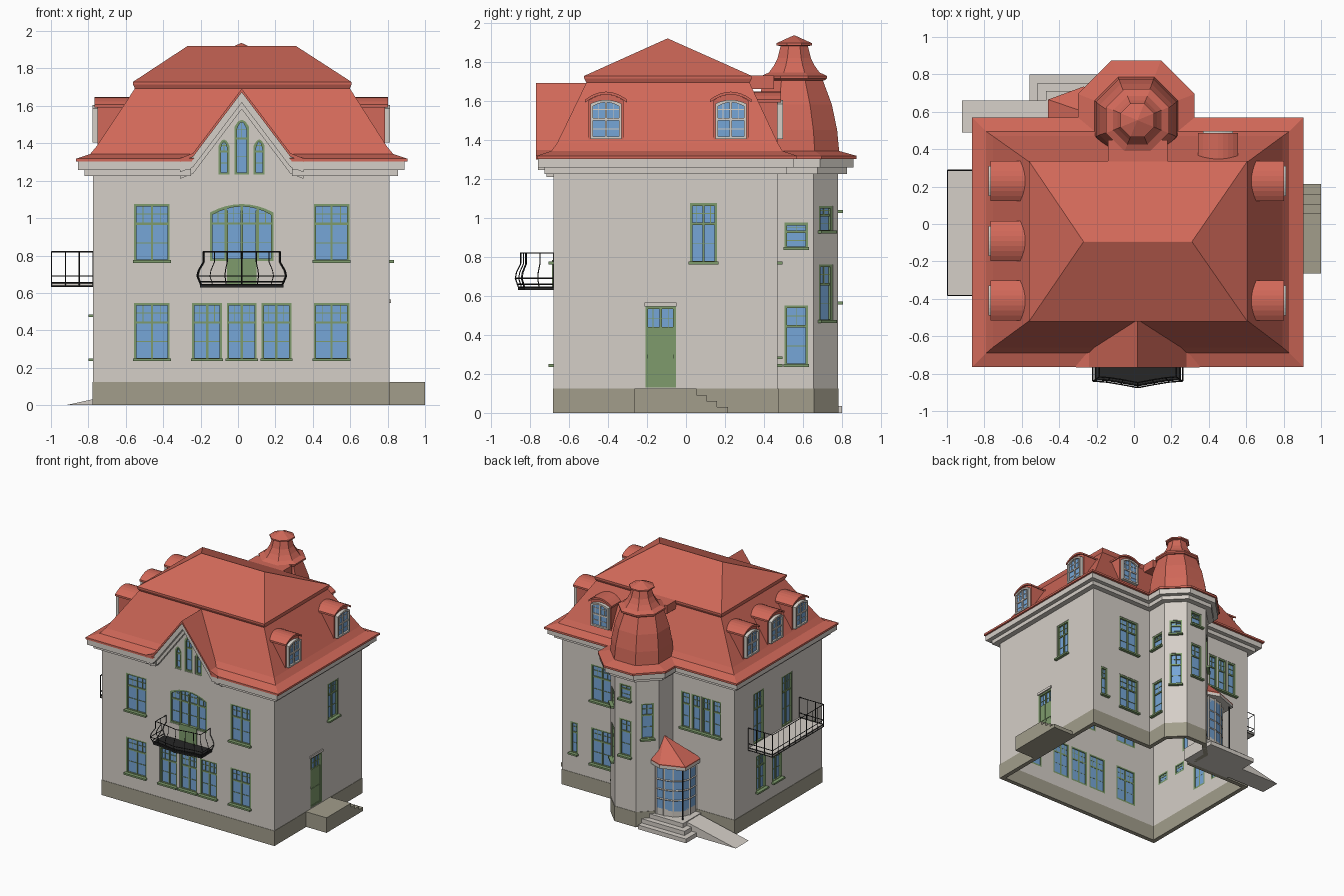
import bpy, bmesh
from math import pi, atan2
from mathutils import Matrix, Vector

if "Cube" in bpy.data.objects:
    bpy.data.objects.remove(bpy.data.objects["Cube"])

def mat(name, r, g, b):
    m = bpy.data.materials.new(name)
    m.diffuse_color = (r, g, b, 1)
    m.use_nodes = True
    m.node_tree.nodes["Principled BSDF"].inputs["Base Color"].default_value = m.diffuse_color
    return m
RED, WALL = mat("red_tile", .64, .14, .10), mat("plaster", .66, .62, .57)
BASE, GREEN = mat("plinth_stone", .36, .34, .26), mat("green_paint", .21, .33, .15)
BLUE, BLACK = mat("pane_blue", .18, .38, .68), mat("iron", .02, .02, .02)

def obj(name, bm, m):
    bmesh.ops.remove_doubles(bm, verts=bm.verts, dist=1e-6)
    bmesh.ops.recalc_face_normals(bm, faces=bm.faces)
    me = bpy.data.meshes.new(name)
    bm.to_mesh(me)
    bm.free()
    me.materials.append(m)
    o = bpy.data.objects.new(name, me)
    bpy.context.collection.objects.link(o)
    return o

def loft(bm, rings, closed=False):
    vs = [[bm.verts.new(p) for p in r] for r in rings]
    n = len(vs[0])
    pairs = list(zip(vs, vs[1:])) + ([(vs[-1], vs[0])] if closed else [])
    for a, b in pairs:
        for i in range(n):
            bm.faces.new((a[i], a[(i + 1) % n], b[(i + 1) % n], b[i]))
    if not closed:
        bm.faces.new(vs[0][::-1])
        bm.faces.new(vs[-1])

def at(pts, z):
    return [(x, y, z) for x, y in pts]
def slab(bm, pts, z0, z1):
    loft(bm, [at(pts, z0), at(pts, z1)])
def prism(bm, M, pts, y0, y1):
    loft(bm, [[M @ Vector((x, y, z)) for x, z in pts] for y in (y0, y1)])
def box(bm, M, x0, x1, y0, y1, z0, z1):
    prism(bm, M, [(x0, z0), (x1, z0), (x1, z1), (x0, z1)], y0, y1)
def rect(x0, x1, y0, y1):
    return [(x0, y0), (x1, y0), (x1, y1), (x0, y1)]
def rod(bm, a, b, r=.0035):
    a, b = Vector(a), Vector(b)
    q = (b - a).to_track_quat('Z', 'Y').to_matrix().to_4x4()
    bmesh.ops.create_cone(bm, segments=4, radius1=r, radius2=r, depth=(b - a).length,
                          cap_ends=True, matrix=Matrix.Translation((a + b) / 2) @ q)
def wall_frame(x, y, nx, ny):
    return Matrix.Translation((x, y, 0)) @ Matrix.Rotation(atan2(nx, -ny), 4, 'Z')
I = Matrix.Identity(4)
NEW = bmesh.new

# House plan with bay tower, offset outward by d
CX = .012
def plan(d):
    w, f, c = .222 + d, .78 + d, .125 + .586 * d
    X0, X1, Y0, Y1 = -.775 - d, .81 + d, -.68 - d, .47 + d
    return [(X0, Y0), (X1, Y0), (X1, Y1), (CX + w, Y1), (CX + w, f - c), (CX + w - c, f),
            (CX - w + c, f), (CX - w, f - c), (CX - w, Y1), (X0, Y1)]
def shell(name, do, di, z0, z1, m):
    bm = NEW()
    loft(bm, [at(plan(do), z0), at(plan(do), z1), at(plan(di), z1), at(plan(di), z0)], True)
    return obj(name, bm, m)
walls = shell("walls", 0, -.03, .125, 1.225, WALL)
shell("plinth", .003, -.033, 0, .125, BASE)

# Windows: cutter, pane, frame ring, bars and sill
glass, frames, sills, bars, cutters, trim = (NEW() for _ in range(6))
def outline(x0, x1, z0, z1, rise, n=8):
    p = [(x0, z0), (x1, z0)]
    if not rise:
        return p + [(x1, z1), (x0, z1)]
    return p + [(x1 + (x0 - x1) * i / n, z1 - rise * (2 * i / n - 1) ** 2) for i in range(n + 1)]
def win(M, xc, w, z0, z1, cols=2, sill=True, rise=0, fr=None, dy=0, cut=True, split=.66):
    fr = frames if fr is None else fr
    x0, x1, f = xc - w / 2, xc + w / 2, .013
    o, i = outline(x0, x1, z0, z1, rise), outline(x0 + f, x1 - f, z0 + f, z1 - f, rise)
    if cut:
        prism(cutters, M, o, -.05, .06)
    prism(glass, M, i, .018 + dy, .024 + dy)
    for k in range(len(o)):
        j = (k + 1) % len(o)
        prism(fr, M, [o[k], o[j], i[j], i[k]], .003 + dy, .03 + dy)
    zt = z0 + split * (z1 - z0)
    box(fr, M, x0 + f, x1 - f, .01 + dy, .026 + dy, zt - .006, zt + .006)
    for k in range(1, cols * 2):
        t = k / (cols * 2)
        x, top = x0 + w * t, z1 - rise * (2 * t - 1) ** 2 - f / 2
        if k % 2 == 0:
            box(fr, M, x - .006, x + .006, .01 + dy, .026 + dy, z0 + f, top)
        else:
            box(fr, M, x - .002, x + .002, .014 + dy, .025 + dy, zt, top)
    for z in ((zt + z1) / 2, (z0 + zt) / 2):
        box(fr, M, x0 + f, x1 - f, .014 + dy, .025 + dy, z - .002, z + .002)
    if sill:
        box(sills, M, x0 - .006, x1 + .006, -.025, .01, z0 - .004, z0 + .01)

F, R = wall_frame(0, -.68, 0, -1), wall_frame(.81, 0, 1, 0)
B, L = wall_frame(0, .47, 0, 1), wall_frame(-.775, 0, -1, 0)
# front
for x in (-.46, .5):
    win(F, x, .19, .765, 1.075)
    win(F, x, .19, .24, .545)
for x in (-.165, .02, .205):
    win(F, x, .16, .24, .545)
win(F, .02, .34, .77, 1.075, 4, False, .045)
box(frames, F, -.06, .10, -.006, .03, .645, .785)
for x in (-.06, .02, .10):
    box(frames, F, x - .007, x + .007, .006, .03, .77, 1.04)
for x, w, t in ((-.075, .06, 1.42), (.02, .075, 1.525), (.113, .06, 1.42)):
    win(F, x, w, 1.232, t, 1, False, .035)
# right side with door
win(R, .09, .14, .765, 1.075)
win(R, -.13, .155, .13, .545, 2, False, split=.7)
for x in (-.195, -.125):
    for z in (.14, .30):
        box(frames, R, x, x + .06, .008, .026, z, z + .14)
box(frames, R, -.2, -.06, .012, .028, .13, .42)
box(trim, R, -.212, -.048, -.008, .02, .545, .565)
# back
for z in (.765, .24):
    win(B, -.45, .19, z, z + .305)
win(B, -.7, .07, .28, .545, 1)
for x in (.325, .42, .515, .61):
    win(B, x, .085, .765, 1.07, 1)
# left side
for y in (.15, -.22):
    win(L, -y, .14, .65, 1.075, 2, False)
for y in (.12, -.09):
    win(L, -y, .13, .24, .545)
for y in (-.33, -.53):
    win(L, -y, .11, .475, .56, 1)
# stair tower windows climb around the bay
T = [(wall_frame(CX + .222, .565, 1, 0), .12, ((.24, .55), (.84, .975))),
     (wall_frame(CX + .1595, .7175, 1, 1), .1, ((.465, .76), (.925, 1.06))),
     (wall_frame(CX, .78, 0, 1), .11, ((.56, .87), (1.03, 1.16))),
     (wall_frame(CX - .1595, .7175, -1, 1), .1, ((.72, 1.02),))]
for M, w, zs in T:
    for a, b in zs:
        win(M, 0, w, a, b, 1)

# Mansard roof
roof = NEW()
loft(roof, [at(rect(*r[:4]), r[4]) for r in (
    (-.865, .905, -.765, .57, 1.302), (-.865, .905, -.765, .57, 1.318),
    (-.79, .83, -.69, .495, 1.343), (-.755, .795, -.66, .47, 1.385), (-.55, .597, -.51, .325, 1.695))])
roof = obj("mansard_roof", roof, RED)
bm = NEW()
loft(bm, [at(rect(*r[:4]), r[4]) for r in (
    (-.55, .597, -.51, .325, 1.69), (-.562, .607, -.522, .337, 1.715),
    (-.562, .607, -.522, .337, 1.728), (-.27, .31, -.095, -.094, 1.92))])
obj("upper_hip_roof", bm, RED)

# Tower bell roof with lantern
def octo(cx, w, y0, y1, c):
    return [(cx - w, y0 + c), (cx - w + c, y0), (cx + w - c, y0), (cx + w, y0 + c),
            (cx + w, y1 - c), (cx + w - c, y1), (cx - w + c, y1), (cx - w, y1 - c)]
bm = NEW()
loft(bm, [at(octo(CX, w, y0, y1, c), z) for w, y0, y1, c, z in (
    (.312, .3, .875, .18, 1.302), (.312, .3, .875, .18, 1.318), (.222, .34, .785, .125, 1.343),
    (.215, .345, .775, .122, 1.45), (.195, .365, .748, .112, 1.58), (.155, .40, .70, .09, 1.71))])
obj("tower_bell_roof", bm, RED)
bm = NEW()
loft(bm, [at(octo(.018, r, .555 - r, .555 + r, .586 * r), z) for r, z in (
    (.155, 1.705), (.168, 1.715), (.168, 1.728), (.13, 1.745), (.105, 1.78), (.085, 1.82), (.07, 1.88),
    (.09, 1.885), (.09, 1.896), (.055, 1.912), (.002, 1.936))])
obj("tower_lantern", bm, RED)
bm = NEW()
box(bm, I, -.14, .18, .2, .45, 1.66, 1.729)
obj("roof_link", bm, RED)

# Cornices
corn = []
for d, a, b in ((.045, 1.225, 1.258), (.08, 1.258, 1.304)):
    bm = NEW()
    slab(bm, plan(d), a, b)
    corn.append(obj("cornice", bm, WALL))

# Front gable: wall, raking cornices, roof
bm = NEW()
prism(bm, F, [(-.25, 1.225), (.29, 1.225), (.29, 1.27), (.02, 1.63), (-.25, 1.27)], 0, .03)
gable = obj("gable_wall", bm, WALL)
P = [(-.31, 1.32), (-.24, 1.348), (.02, 1.692), (.28, 1.348), (.35, 1.32)]
for name, m, a, b, y0, y1 in (("gable_roof", RED, 0, -.02, -.768, -.45),
                              ("gable_cornice", WALL, -.02, -.075, -.758, -.66),
                              ("gable_cornice_inner", WALL, -.075, -.11, -.715, -.66)):
    bm = NEW()
    prism(bm, I, [(x, z + a) for x, z in P] + [(x, z + b) for x, z in P[::-1]], y0, y1)
    obj(name, bm, m)

# Dormers
dorm, dtrim = NEW(), NEW()
for M in ([wall_frame(.785, y, 1, 0) for y in (-.41, .23)] + [wall_frame(.45, .468, 0, 1)] +
          [wall_frame(-.75, y, -1, 0) for y in (-.41, -.09, .23)]):
    prism(dorm, M, outline(-.09, .09, 1.385, 1.632, .03), 0, .19)
    o, i = outline(-.107, .107, 1.59, 1.647, .04)[2:], outline(-.107, .107, 1.57, 1.632, .04)[2:]
    prism(dorm, M, o + i[::-1], -.018, .2)
    win(M, 0, .16, 1.405, 1.605, 2, False, .02, dtrim, -.032, False, .5)
obj("dormers", dorm, RED)
obj("dormer_window_frames", dtrim, WALL)

# Cut openings
cut = obj("opening_cutter", cutters, BASE)
bm = NEW()
prism(bm, I, [(-.25, 1.1), (.29, 1.1), (.29, 1.30), (.02, 1.665), (-.25, 1.30)], -.9, -.652)
gcut = obj("gable_cutter", bm, BASE)
for o, c in [(walls, cut), (gable, cut), (roof, gcut)] + [(k, gcut) for k in corn]:
    md = o.modifiers.new("openings", 'BOOLEAN')
    md.operation, md.solver, md.object = 'DIFFERENCE', 'EXACT', c
for c in (cut, gcut):
    c.hide_render = True
    c.hide_set(True)

# Front balcony with bulging railing
rail, decks = NEW(), NEW()
path = [(-.215, -.68), (-.22, -.76), (-.22, -.84), (-.15, -.845), (-.07, -.858), (.02, -.875)]
path += [(.04 - x, y) for x, y in path[-2::-1]]
prof = [(.92, .645), (1, .69), (.97, .72), (.86, .765), (.86, .82)]
def bal(p, s, z):
    return (.02 + (p[0] - .02) * s, -.68 + (p[1] + .68) * s, z)
for s, z in (prof[0], prof[1], prof[-1], (.95, .66)):
    for a, b in zip(path, path[1:]):
        rod(rail, bal(a, s, z), bal(b, s, z))
for p in path:
    for a, b in zip(prof, prof[1:]):
        rod(rail, bal(p, *a), bal(p, *b), .003)
loft(rail, [[bal(p, .93, z) for p in path] for z in (.63, .648)])
# Left balcony
box(decks, I, -.995, -.77, -.38, .285, .634, .652)
side = [(-.775, -.382), (-.997, -.382), (-.997, .287), (-.775, .287)]
for a, b in zip(side, side[1:]):
    a, b = Vector(a), Vector(b)
    for z in (.635, .655, .69, .82):
        rod(rail, (*a, z), (*b, z))
    n = round((b - a).length / .075)
    for k in range(n + 1):
        p = a.lerp(b, k / n)
        rod(rail, (*p, .635), (*p, .82), .003)
obj("balcony_railings", rail, BLACK)
obj("balcony_deck", decks, WALL)

# Right stair
bm = NEW()
for y1, z in ((.055, .125), (.105, .092), (.16, .06), (.215, .03)):
    box(bm, I, .81, 1.0, -.265 if z > .1 else y1 - .056, y1, 0, z)
obj("side_steps", bm, BASE)

# Back porch: steps, ramp, curved glazing, roof
bm = NEW()
for x, y, z in ((-.56, .80, .035), (-.515, .755, .07), (-.47, .71, .105)):
    box(bm, I, x, -.12, .47, y, z - .035, z)
prism(bm, I, [(-.92, 0), (-.45, 0), (-.45, .103)], .49, .66)
obj("porch_steps_and_ramp", bm, WALL)
arc = [(-.42, .47), (-.42, .55), (-.395, .61), (-.34, .655), (-.27, .675), (-.2, .68)]
porch = arc + [(-.2, .47)]
slab(glass, porch, .15, .50)
slab(trim, porch, .1, .16)
slab(trim, porch, .48, .52)
for z in (.24, .32, .40):
    for a, b in zip(arc, arc[1:]):
        rod(trim, (*a, z), (*b, z), .006)
for p in arc:
    rod(trim, (*p, .1), (*p, .52), .008)
rod(bars, (-.43, .655, .1), (-.43, .655, .53), .007)
eave = [(-.46, .46), (-.46, .665), (-.27, .735), (-.17, .70), (-.2, .46)]
slab(trim, eave, .52, .545)
bm = NEW()
loft(bm, [at(eave, .545), at(eave, .553), [(-.206 + .01 * (x + .2), .58 + .01 * (y - .6), .72) for x, y in eave]])
obj("porch_roof", bm, RED)

obj("window_panes", glass, BLUE)
obj("window_frames", frames, GREEN)
obj("window_sills", sills, GREEN)
obj("porch_post", bars, BLACK)
obj("plaster_trim", trim, WALL)
